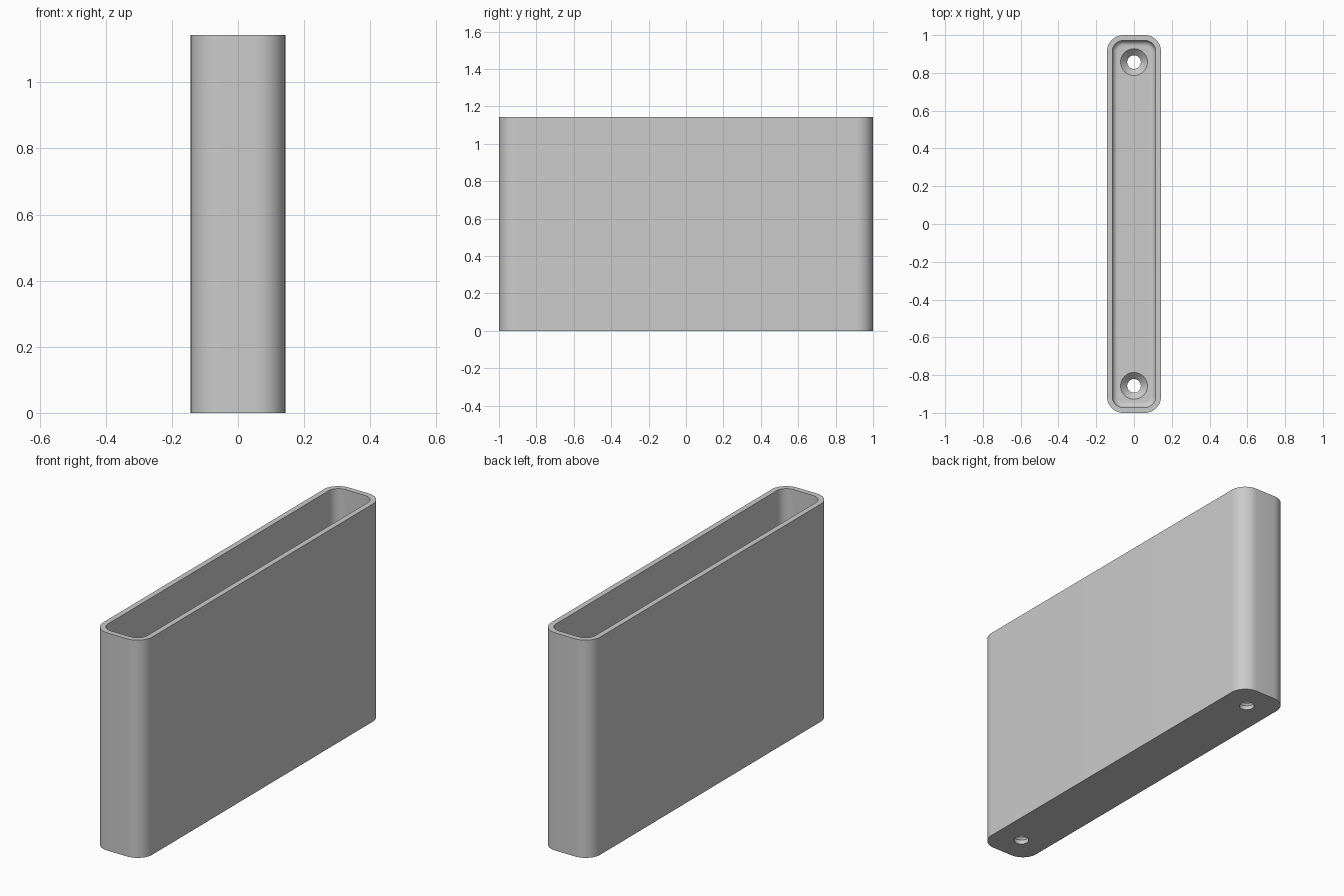
import bpy, bmesh
from math import sin, cos, pi, radians

cube = bpy.data.objects.get("Cube")
if cube:
    bpy.data.objects.remove(cube, do_unlink=True)

HALF_X, HALF_Y, HEIGHT = 0.143, 1.0, 1.143
WALL, FLOOR, CORNER, FILLET = 0.0286, 0.057, 0.086, 0.0286
HOLE_Y, HOLE_R, SINK_R = 0.857, 0.036, 0.071

grey = bpy.data.materials.new("light grey plastic")
grey.use_nodes = True
colour = (0.6, 0.6, 0.6, 1)
grey.diffuse_color = colour
grey.node_tree.nodes["Principled BSDF"].inputs["Base Color"].default_value = colour


def rounded_ring(inset, z, steps=12):
    """Rounded rectangle outline, inset from the outer wall."""
    r = CORNER - inset
    cx, cy = HALF_X - CORNER, HALF_Y - CORNER
    points = []
    for i, (sx, sy) in enumerate([(1, 1), (-1, 1), (-1, -1), (1, -1)]):
        for k in range(steps + 1):
            a = (i + k / steps) * pi / 2
            points.append((sx * cx + r * cos(a), sy * cy + r * sin(a), z))
    return points


def circle_ring(y, r, z, sides=48):
    return [(r * cos(2 * pi * i / sides), y + r * sin(2 * pi * i / sides), z)
            for i in range(sides)]


def loft(name, rings):
    """Skin a stack of equal rings and cap both ends."""
    bm = bmesh.new()
    loops = [[bm.verts.new(p) for p in ring] for ring in rings]
    n = len(loops[0])
    for a, b in zip(loops, loops[1:]):
        for i in range(n):
            j = (i + 1) % n
            bm.faces.new((a[i], a[j], b[j], b[i]))
    bm.faces.new(loops[0][::-1])
    bm.faces.new(loops[-1])
    bmesh.ops.recalc_face_normals(bm, faces=bm.faces)
    mesh = bpy.data.meshes.new(name)
    bm.to_mesh(mesh)
    bm.free()
    mesh.materials.append(grey)
    obj = bpy.data.objects.new(name, mesh)
    bpy.context.collection.objects.link(obj)
    return obj


# Outer wall, rim, inner wall, then a filleted inner floor
rings = [rounded_ring(0, 0), rounded_ring(0, HEIGHT), rounded_ring(WALL, HEIGHT)]
for k in range(9):
    a = k / 8 * pi / 2
    rings.append(rounded_ring(WALL + FILLET * (1 - cos(a)),
                              FLOOR + FILLET * (1 - sin(a))))
holder = loft("open_holder", rings)
bpy.context.view_layer.objects.active = holder
holder.select_set(True)

# Countersunk screw holes through the floor
for side in (-1, 1):
    y = side * HOLE_Y
    cutter = loft("screw_hole_cutter", [
        circle_ring(y, HOLE_R, -0.1),
        circle_ring(y, HOLE_R, FLOOR - (SINK_R - HOLE_R)),
        circle_ring(y, SINK_R, FLOOR),
        circle_ring(y, SINK_R, FLOOR + 0.05)])
    cutter.hide_render = True
    cut = holder.modifiers.new("screw_hole", 'BOOLEAN')
    cut.operation, cut.solver, cut.object = 'DIFFERENCE', 'EXACT', cutter
    bpy.ops.object.modifier_apply(modifier=cut.name)
    bpy.data.objects.remove(cutter, do_unlink=True)

bpy.ops.object.shade_smooth_by_angle(angle=radians(30))
